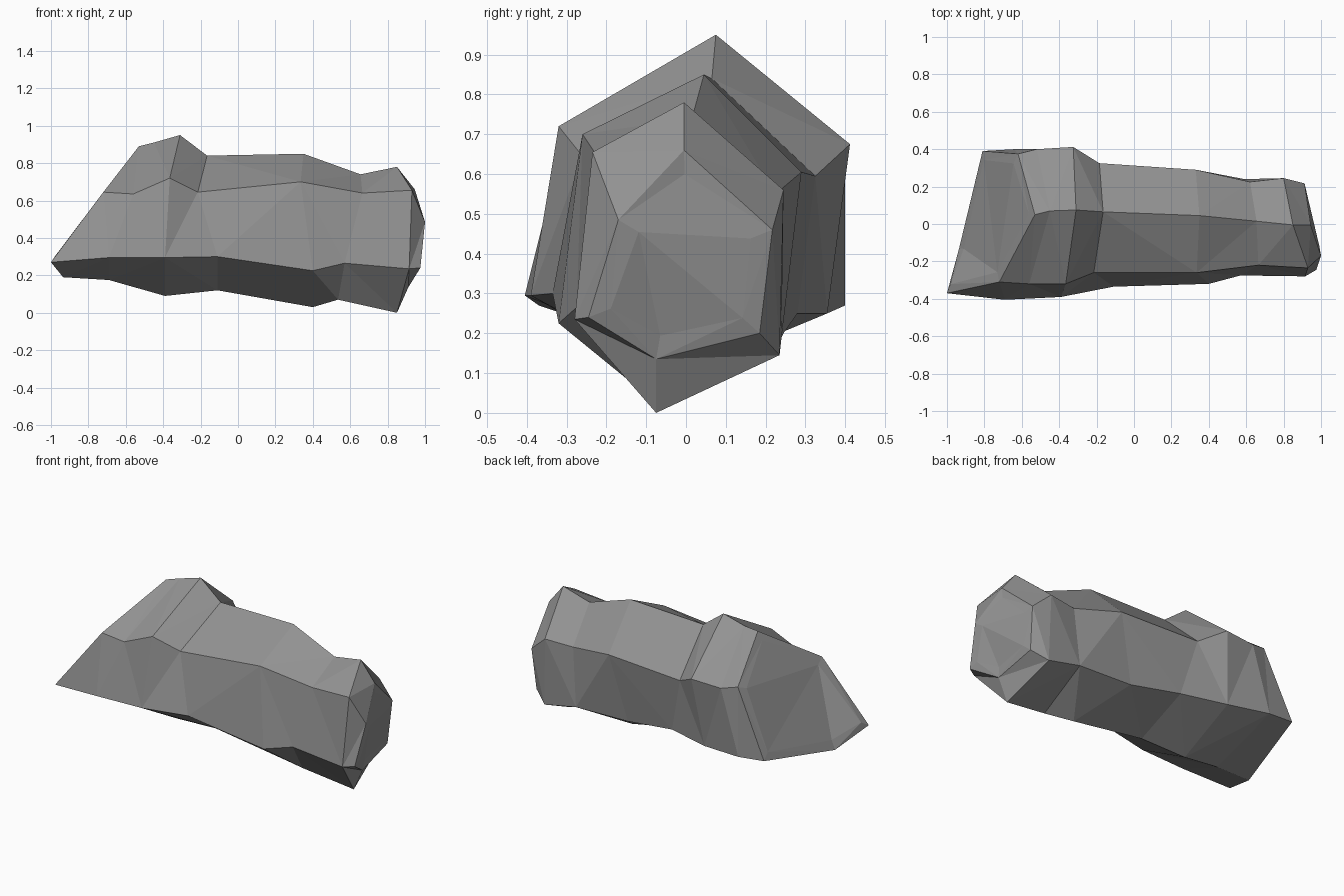
import bpy
import bmesh

cube = bpy.data.objects.get("Cube")
if cube:
    bpy.data.objects.remove(cube, do_unlink=True)

# One matte grey stone colour
stone = bpy.data.materials.new("stone_grey")
stone.use_nodes = True
colour = (0.29, 0.29, 0.29, 1.0)
stone.diffuse_color = colour
bsdf = stone.node_tree.nodes["Principled BSDF"]
bsdf.inputs["Base Color"].default_value = colour
bsdf.inputs["Roughness"].default_value = 0.9

# Six long ridges of the boulder, each running from the -x end to the +x end
top = [(-.53, .05, .89), (-.45, .07, .91), (-.31, .075, .95), (-.165, .065, .84),
       (.35, .045, .85), (.655, .015, .74), (.85, -.005, .78), (.945, -.005, .66)]
front_upper = [(-.72, -.31, .645), (-.56, -.32, .635), (-.365, -.32, .72), (-.215, -.26, .645),
               (.335, -.26, .70), (.665, -.22, .64), (.93, -.235, .655), (1.0, -.17, .485)]
front_lower = [(-1.0, -.37, .27), (-.69, -.405, .295), (-.39, -.39, .295), (-.11, -.335, .30),
               (.40, -.32, .225), (.57, -.275, .265), (.915, -.28, .235), (.975, -.245, .24)]
bottom = [(-.935, -.13, .19), (-.69, -.11, .175), (-.39, -.03, .09), (-.11, -.065, .12),
          (.40, -.04, .03), (.535, -.13, .07), (.85, -.075, 0.0), (.91, -.075, .135)]
back_lower = [(-.81, .39, .285), (-.64, .40, .27), (-.375, .355, .25), (-.10, .28, .25),
              (.23, .245, .20), (.59, .24, .19), (.81, .235, .145), (.90, .185, .20)]
back_upper = [(-.62, .375, .69), (-.52, .40, .665), (-.325, .412, .675), (-.185, .325, .595),
              (.33, .29, .605), (.62, .225, .55), (.80, .245, .56), (.912, .217, .46)]
ridges = [top, front_upper, front_lower, bottom, back_lower, back_upper]

# Skin the ridges together and close both ends
bm = bmesh.new()
rows = [[bm.verts.new(p) for p in ridge] for ridge in ridges]
for a, b in zip(rows, rows[1:] + rows[:1]):
    for i in range(len(a) - 1):
        bm.faces.new((a[i], b[i], b[i + 1], a[i + 1]))
caps = [bm.faces.new([row[i] for row in rows]) for i in (0, -1)]
bmesh.ops.recalc_face_normals(bm, faces=bm.faces)

# Faintly raised facet in each end
bmesh.ops.inset_individual(bm, faces=caps, thickness=0.06, depth=0.004)
bmesh.ops.triangulate(bm, faces=bm.faces, quad_method='SHORT_EDGE')

mesh = bpy.data.meshes.new("boulder")
bm.to_mesh(mesh)
bm.free()
mesh.materials.append(stone)
boulder = bpy.data.objects.new("boulder", mesh)
bpy.context.collection.objects.link(boulder)
